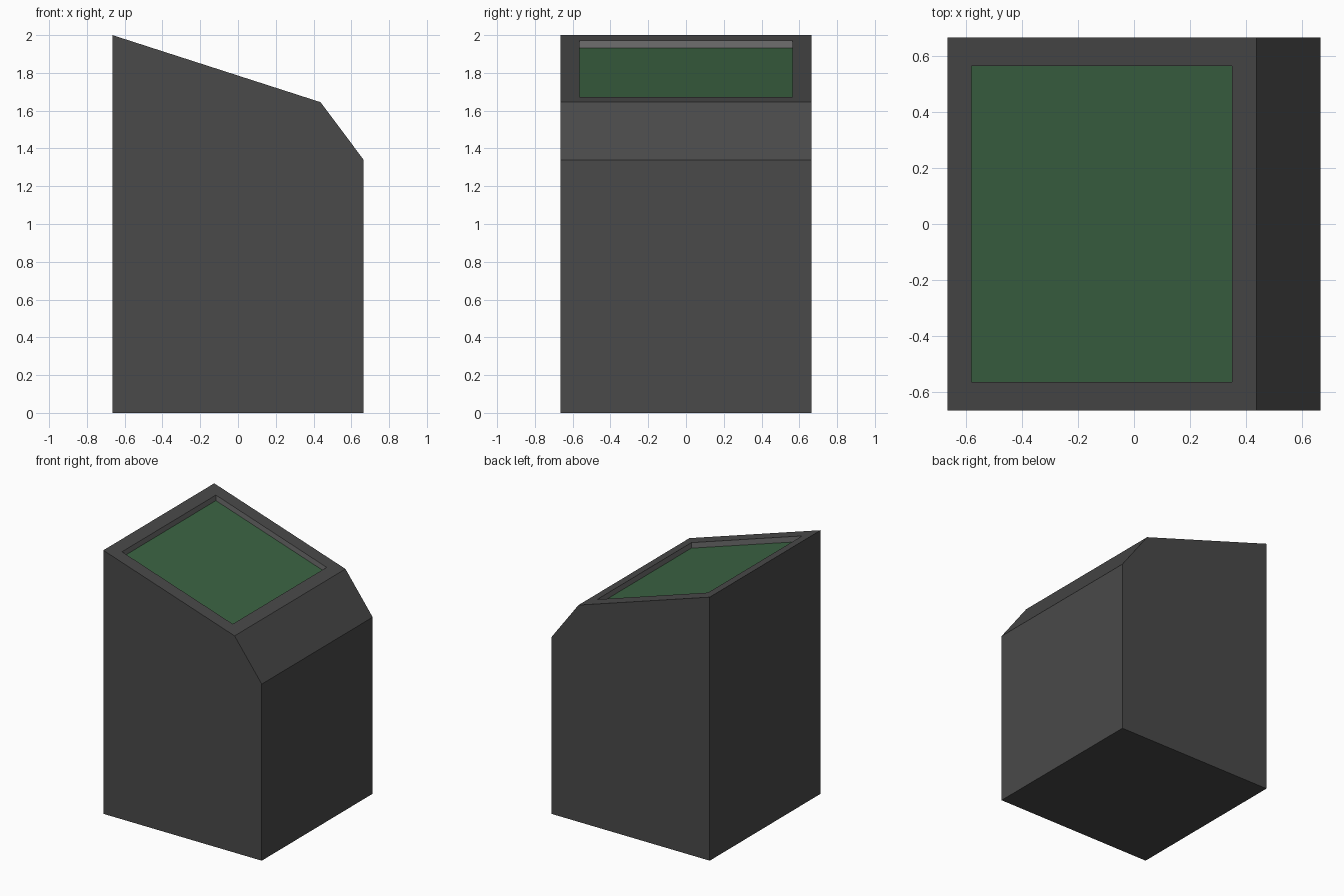
import bpy
import bmesh
from mathutils import Vector

if "Cube" in bpy.data.objects:
    bpy.data.objects.remove(bpy.data.objects["Cube"])

HALF = 0.665      # half width and half depth
BREAK_X = 0.437   # where the sloped top meets the chamfer
BREAK_Z = 1.645
RECESS_DEPTH = 0.042


def top_z(x):
    """Height of the sloped top at x."""
    t = (x + HALF) / (BREAK_X + HALF)
    return 2.0 + t * (BREAK_Z - 2.0)


def material(name, rgb):
    mat = bpy.data.materials.new(name)
    mat.diffuse_color = (*rgb, 1.0)
    mat.use_nodes = True
    mat.node_tree.nodes["Principled BSDF"].inputs["Base Color"].default_value = mat.diffuse_color
    return mat


bm = bmesh.new()

# Cabinet: side profile extruded through the depth
profile = [(-HALF, 0), (HALF, 0), (HALF, 1.34), (BREAK_X, BREAK_Z), (-HALF, 2.0)]
side = bm.faces.new([bm.verts.new((x, -HALF, z)) for x, z in profile])
extruded = bmesh.ops.extrude_face_region(bm, geom=[side], use_keep_orig=True)
moved = [g for g in extruded["geom"] if isinstance(g, bmesh.types.BMVert)]
bmesh.ops.translate(bm, verts=moved, vec=(0, 2 * HALF, 0))
bmesh.ops.recalc_face_normals(bm, faces=bm.faces)

# Rim: inset the sloped top face to the panel outline
top = max(bm.faces, key=lambda f: f.normal.z)
bmesh.ops.inset_individual(bm, faces=[top], thickness=0.08)
centre = top.calc_center_median()
for v in top.verts:
    x = 0.35 if v.co.x > centre.x else -0.58
    y = 0.563 if v.co.y > 0 else -0.563
    v.co = Vector((x, y, top_z(x)))

# Recess: sink the panel straight down, lighter walls, green floor
panel = bmesh.ops.extrude_discrete_faces(bm, faces=[top])["faces"][0]
bmesh.ops.translate(bm, verts=panel.verts, vec=(0, 0, -RECESS_DEPTH))
for edge in panel.edges:
    for face in edge.link_faces:
        face.material_index = 1
panel.material_index = 2
bm.normal_update()

mesh = bpy.data.meshes.new("cabinet")
bm.to_mesh(mesh)
bm.free()
mesh.materials.append(material("dark grey", (0.067, 0.067, 0.067)))
mesh.materials.append(material("mid grey", (0.156, 0.156, 0.156)))
mesh.materials.append(material("dark green", (0.044, 0.125, 0.056)))

cabinet = bpy.data.objects.new("cabinet", mesh)
bpy.context.collection.objects.link(cabinet)
